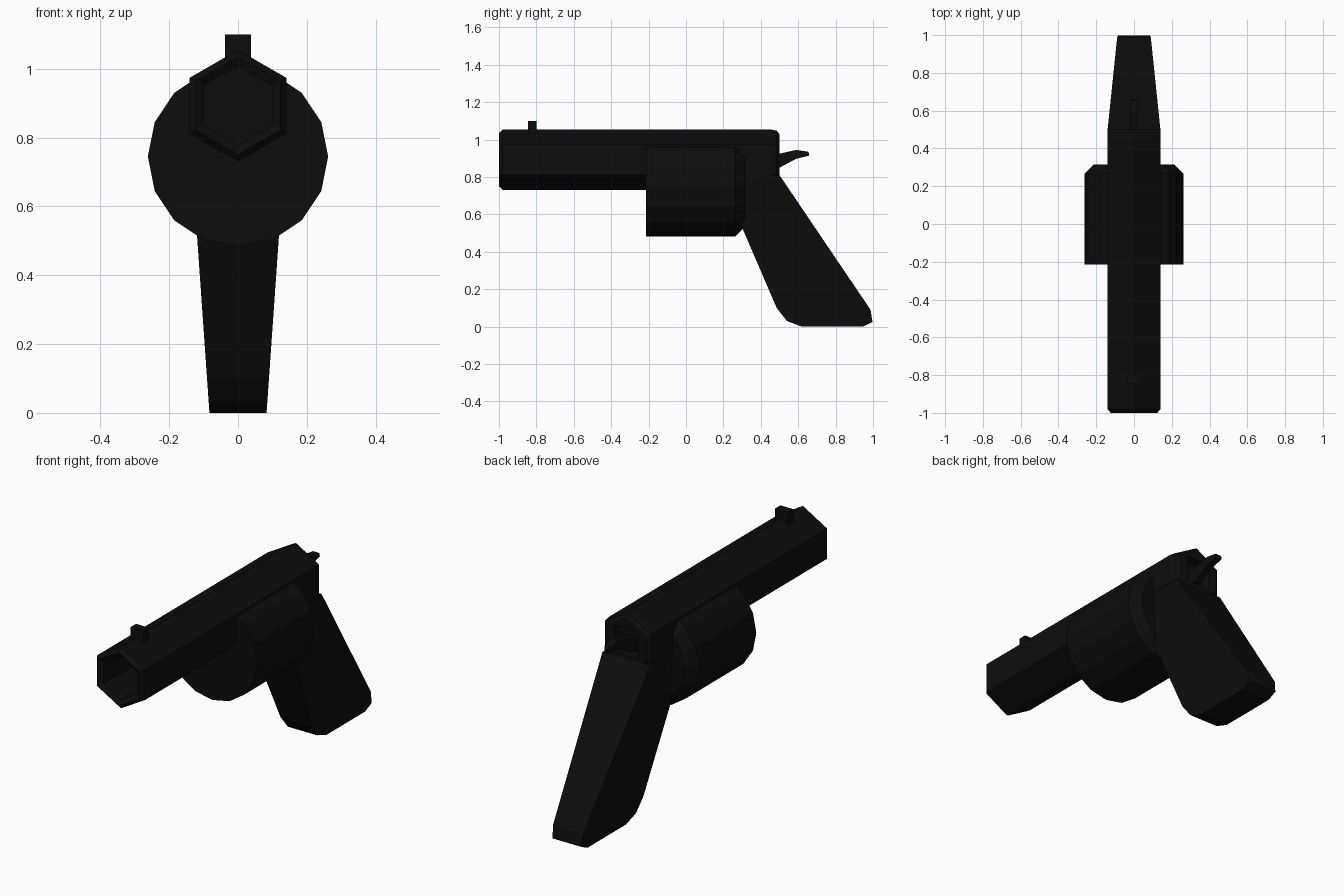
import bpy, bmesh, math

if "Cube" in bpy.data.objects:
    bpy.data.objects.remove(bpy.data.objects["Cube"])

black = bpy.data.materials.new("black_metal")
black.diffuse_color = (0.004, 0.004, 0.004, 1)
black.use_nodes = True
black.node_tree.nodes["Principled BSDF"].inputs["Base Color"].default_value = black.diffuse_color


def finish(name, bm):
    bmesh.ops.recalc_face_normals(bm, faces=bm.faces)
    mesh = bpy.data.meshes.new(name)
    bm.to_mesh(mesh)
    bm.free()
    mesh.materials.append(black)
    obj = bpy.data.objects.new(name, mesh)
    bpy.context.collection.objects.link(obj)
    return obj


def lathe(name, sides, zc, rings, start=0.0):
    """Faceted tube along y through (y, radius) rings, capped at both ends."""
    bm = bmesh.new()
    loops = []
    for y, r in rings:
        angles = [start + 2 * math.pi * i / sides for i in range(sides)]
        loops.append([bm.verts.new((r * math.cos(a), y, zc + r * math.sin(a))) for a in angles])
    for a, b in zip(loops, loops[1:]):
        for i in range(sides):
            j = (i + 1) % sides
            bm.faces.new((a[i], a[j], b[j], b[i]))
    bm.faces.new(loops[0])
    bm.faces.new(loops[-1])
    return finish(name, bm)


def slab(name, profile, half_width):
    """Side profile (y, z) given a half width that may depend on z."""
    bm = bmesh.new()
    left = [bm.verts.new((-half_width(z), y, z)) for y, z in profile]
    right = [bm.verts.new((half_width(z), y, z)) for y, z in profile]
    bm.faces.new(left)
    bm.faces.new(right)
    n = len(profile)
    for i in range(n):
        j = (i + 1) % n
        bm.faces.new((left[i], left[j], right[j], right[i]))
    return finish(name, bm)


# Hexagonal barrel with bevelled ends and a recessed bore
barrel = lathe("barrel", 6, 0.893,
               [(-0.7, 0.115), (-0.985, 0.115), (-1.0, 0.142), (-0.98, 0.162),
                (0.45, 0.162), (0.485, 0.155), (0.5, 0.135)], math.pi / 6)

# Slot for the hammer in the back of the frame
cutter = slab("hammer_slot_cutter",
              [(0.44, 0.83), (0.6, 0.83), (0.6, 0.97), (0.44, 0.97)], lambda z: 0.07)
cutter.hide_render = True
cutter.hide_set(True)
cut = barrel.modifiers.new("hammer_slot", 'BOOLEAN')
cut.operation = 'DIFFERENCE'
cut.object = cutter

# Sixteen-sided chamber drum, chamfered at the rear
lathe("drum", 16, 0.745, [(-0.215, 0.262), (0.265, 0.262), (0.315, 0.212)])

# Tapered, raked grip
slab("grip", [(0.19, 0.81), (0.3, 0.53), (0.485, 0.1), (0.54, 0.03), (0.62, 0.0),
              (0.945, 0.0), (0.997, 0.025), (0.987, 0.09), (0.5, 0.81)],
     lambda z: 0.083 + 0.07 * z)

# Hammer spur
slab("hammer", [(0.42, 0.91), (0.5, 0.925), (0.59, 0.945), (0.655, 0.935), (0.66, 0.915),
                (0.59, 0.898), (0.5, 0.85), (0.42, 0.83)], lambda z: 0.018)

# Front sight
slab("front_sight", [(-0.845, 1.0), (-0.8, 1.0), (-0.8, 1.1), (-0.845, 1.1)], lambda z: 0.038)
